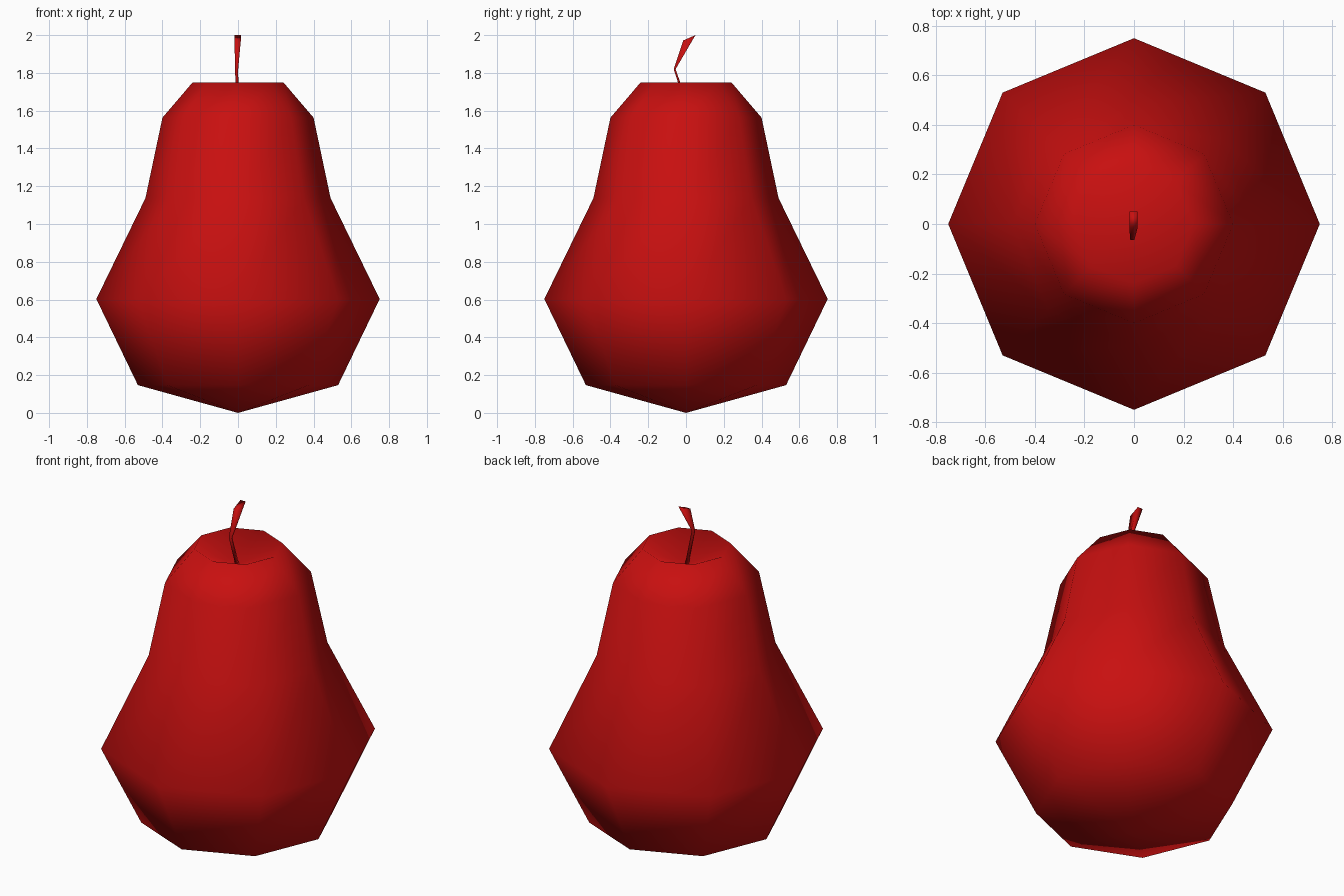
import bpy
import bmesh
import math
from mathutils import Vector

if "Cube" in bpy.data.objects:
    bpy.data.objects.remove(bpy.data.objects["Cube"], do_unlink=True)

red = bpy.data.materials.new("deep red")
red.use_nodes = True
red.diffuse_color = (0.58, 0.005, 0.005, 1)
red.node_tree.nodes["Principled BSDF"].inputs["Base Color"].default_value = red.diffuse_color


def skin(name, rings):
    """Join a list of point rings (a single point closes to a tip) into a smooth object."""
    bm = bmesh.new()
    loops = [[bm.verts.new(p) for p in ring] for ring in rings]
    for low, high in zip(loops, loops[1:]):
        n = max(len(low), len(high))
        for i in range(n):
            j = (i + 1) % n
            if len(low) == 1:
                bm.faces.new((low[0], high[j], high[i]))
            elif len(high) == 1:
                bm.faces.new((low[i], low[j], high[0]))
            else:
                bm.faces.new((low[i], low[j], high[j], high[i]))
    for loop in (loops[0], loops[-1]):
        if len(loop) > 2:
            bm.faces.new(loop)
    bmesh.ops.recalc_face_normals(bm, faces=bm.faces)
    for face in bm.faces:
        face.smooth = True
    mesh = bpy.data.meshes.new(name)
    bm.to_mesh(mesh)
    bm.free()
    mesh.materials.append(red)
    obj = bpy.data.objects.new(name, mesh)
    bpy.context.collection.objects.link(obj)
    return obj


def octagon(radius, z):
    if radius == 0:
        return [Vector((0, 0, z))]
    return [Vector((radius * math.cos(i * math.pi / 4), radius * math.sin(i * math.pi / 4), z))
            for i in range(8)]


def stem_section(x, y, z, wide, deep, rise=0):
    """Four-sided stem section; rise lifts its back edge."""
    return [Vector((x + sx * wide / 2, y + sy * deep / 2, z + sy * rise / 2))
            for sx, sy in ((-1, -1), (1, -1), (1, 1), (-1, 1))]


# Pear body: eight-sided, pointed below, dimpled on top
profile = [(0, 0), (0.53, 0.147), (0.75, 0.603), (0.49, 1.137),
           (0.4, 1.563), (0.24, 1.75), (0, 1.64)]
skin("pear_body", [octagon(r, z) for r, z in profile])

# Bent stem, flaring towards the slanted tip
skin("stem", [stem_section(-0.005, 0.003, 1.63, 0.015, 0.015),
              stem_section(-0.007, -0.06, 1.82, 0.016, 0.01),
              stem_section(-0.002, 0.018, 1.986, 0.034, 0.064, 0.028)])
